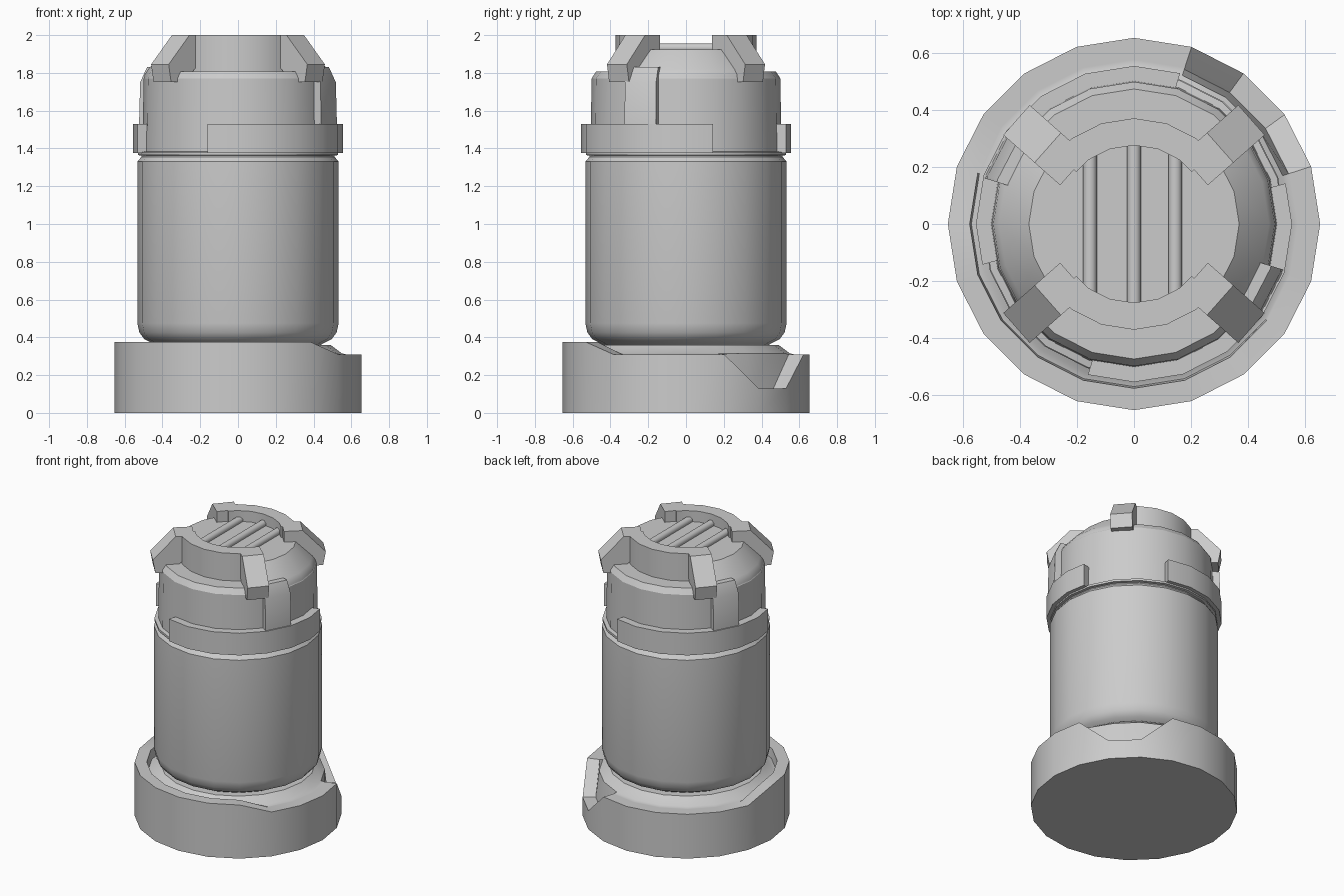
import bpy, bmesh
from math import sin, cos, radians

if "Cube" in bpy.data.objects:
    bpy.data.objects.remove(bpy.data.objects["Cube"])

STEP = 18  # 20-sided round forms


def polar(r, a, z):
    # point on a 20-sided polygon of circumradius r
    k = cos(radians(STEP / 2)) / cos(radians(a % STEP - STEP / 2))
    return (r * k * cos(radians(a)), r * k * sin(radians(a)), z)


def finish(name, bm):
    bmesh.ops.remove_doubles(bm, verts=bm.verts, dist=1e-5)
    bmesh.ops.recalc_face_normals(bm, faces=bm.faces)
    me = bpy.data.meshes.new(name)
    bm.to_mesh(me)
    bm.free()
    ob = bpy.data.objects.new(name, me)
    bpy.context.collection.objects.link(ob)
    bpy.ops.object.select_all(action='DESELECT')
    bpy.context.view_layer.objects.active = ob
    ob.select_set(True)
    bpy.ops.object.shade_smooth_by_angle(angle=radians(30))
    return ob


def lathe(name, profile_at):
    # open profile, capped at both ends; profile_at(angle) gives the (r, z) points
    bm = bmesh.new()
    cols = [[bm.verts.new(polar(r, a, z)) for r, z in profile_at(a)]
            for a in range(0, 360, STEP)]
    n = len(cols)
    for i in range(n):
        c, d = cols[i], cols[(i + 1) % n]
        for j in range(len(c) - 1):
            bm.faces.new((c[j], d[j], d[j + 1], c[j + 1]))
    bm.faces.new([c[0] for c in cols])
    bm.faces.new([c[-1] for c in cols])
    return finish(name, bm)


def sector(name, profile, a0, a1):
    # closed profile swept between two angles
    angles = [a0] + [a for a in range(-360, 720, STEP) if a0 + 0.5 < a < a1 - 0.5] + [a1]
    bm = bmesh.new()
    cols = [[bm.verts.new(polar(r, a, z)) for r, z in profile] for a in angles]
    m = len(profile)
    for c, d in zip(cols, cols[1:]):
        for j in range(m):
            k = (j + 1) % m
            bm.faces.new((c[j], d[j], d[k], c[k]))
    bm.faces.new(cols[0])
    bm.faces.new(cols[-1])
    return finish(name, bm)


# base with a raised partial rim and one pouring notch
def base_profile(a):
    if a in (36, 54):
        h = 0.13
    elif 162 < a <= 306:
        h = 0.375
    else:
        h = 0.31
    return [(0.655, 0), (0.655, h), (0.578, h), (0.572, min(h, 0.31)),
            (0.55, 0.315), (0.49, 0.36)]


lathe("base", base_profile)

# main body with rounded bottom and chamfered top
body = [(0.42, 0.35), (0.455, 0.37), (0.495, 0.39), (0.522, 0.425), (0.533, 0.475),
        (0.533, 1.33), (0.512, 1.355), (0.512, 1.38)]
lathe("body", lambda a: body)

# lid with a thin lip and a flat shoulder
lid = [(0.5, 1.36), (0.53, 1.365), (0.53, 1.38), (0.505, 1.385),
       (0.5, 1.77), (0.475, 1.808), (0.3, 1.808)]
lathe("lid", lambda a: lid)
disc = [(0.37, 1.79), (0.37, 1.925)]
lathe("top_disc", lambda a: disc)

# parts that repeat on opposite sides
dome = [(0.3, 1.75), (0.5, 1.75), (0.495, 1.79), (0.475, 1.82), (0.37, 1.925), (0.3, 1.925)]
collar = [(0.48, 1.375), (0.556, 1.375), (0.556, 1.53), (0.48, 1.53)]
tab = [(0.45, 1.5), (0.55, 1.5), (0.543, 1.75), (0.505, 1.83), (0.45, 1.83)]
crown = [(0.277, 1.79), (0.372, 1.79), (0.372, 2.0), (0.277, 2.0)]
for side, turn in (("a", 0), ("b", 180)):
    sector("side_dome_" + side, dome, turn - 42, turn + 42)
    sector("collar_" + side, collar, turn - 107, turn + 15)
    sector("lock_tab_" + side, tab, turn - 36.5, turn - 17)
    sector("crown_arc_" + side, crown, turn + 42, turn + 138)

# four drooping crown arms
arm = [(0.285, 1.9), (0.285, 2.0), (0.405, 2.0), (0.552, 1.845), (0.535, 1.752), (0.44, 1.752)]
for n, deg in enumerate((41.5, 138.5, 221.5, 318.5)):
    c, s = cos(radians(deg)), sin(radians(deg))
    bm = bmesh.new()
    ends = [[bm.verts.new((r * c - w * s, r * s + w * c, z)) for r, z in arm]
            for w in (-0.07, 0.07)]
    for j in range(len(arm)):
        k = (j + 1) % len(arm)
        bm.faces.new((ends[0][j], ends[0][k], ends[1][k], ends[1][j]))
    for e in ends:
        bm.faces.new(e)
    finish("crown_arm_%d" % n, bm)

# three grip rods on the top disc
for n, x in enumerate((-0.155, 0, 0.145)):
    bpy.ops.mesh.primitive_cylinder_add(vertices=8, radius=0.026, depth=0.56,
                                        location=(x, 0, 1.932), rotation=(radians(90), radians(22.5), 0))
    bpy.context.object.name = "grip_rod_%d" % n
    bpy.ops.object.shade_smooth_by_angle(angle=radians(50))
